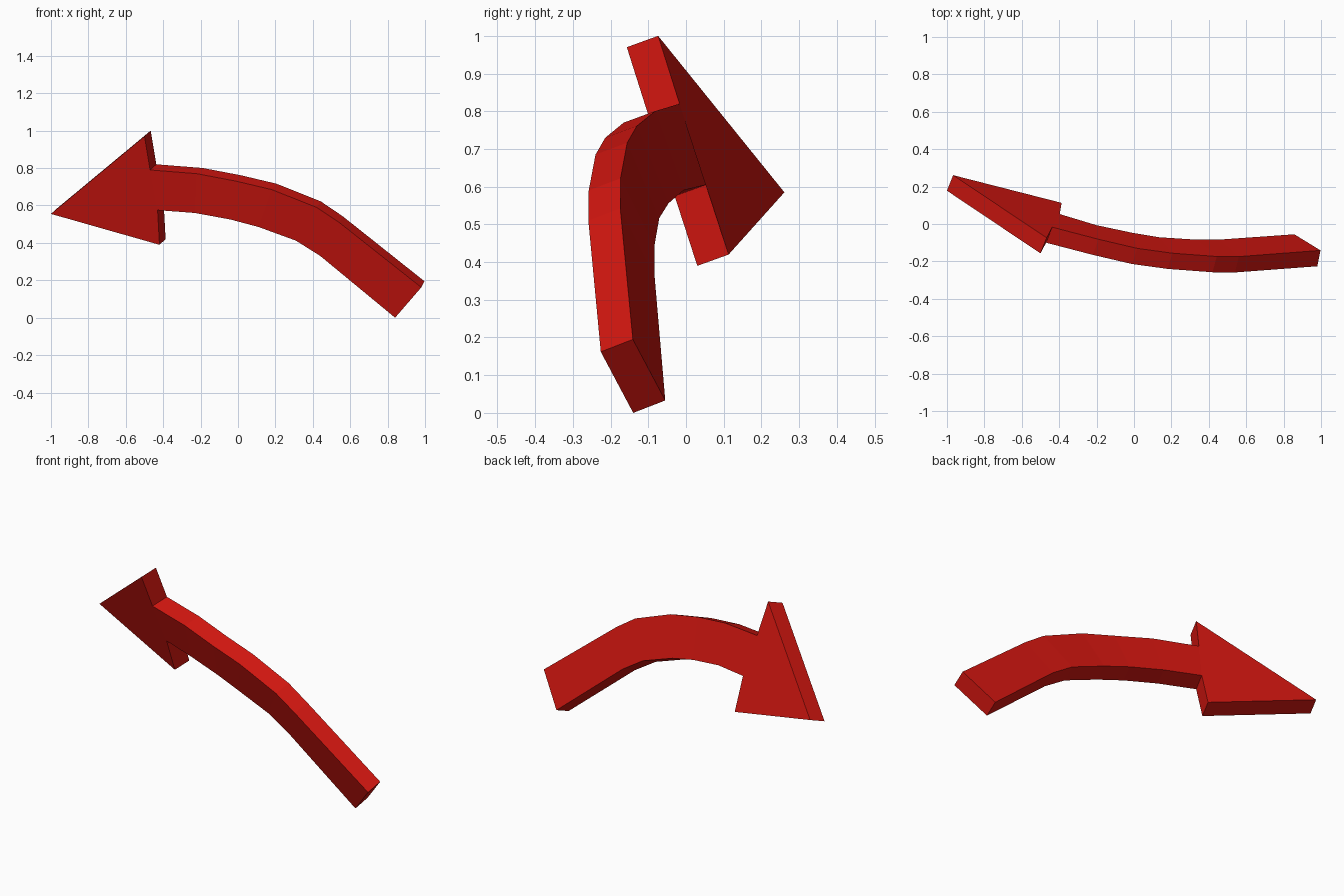
import bpy, bmesh
from mathutils import Vector

if "Cube" in bpy.data.objects:
    bpy.data.objects.remove(bpy.data.objects["Cube"])

# shaft stations, tail to head: upper and lower edge of the front face
upper = [(.98, -.226, .162), (.54, -.259, .51), (.42, -.258, .59), (.18, -.24, .685),
         (-.01, -.214, .73), (-.22, -.165, .77), (-.47, -.10, .79)]
lower = [(.84, -.14, 0), (.44, -.168, .33), (.31, -.168, .412), (.11, -.155, .485),
         (-.04, -.13, .525), (-.23, -.09, .56), (-.43, -.03, .575)]
# head corners: top barb, tip, bottom barb
head = [(-.50, -.157, .97), (-1, .178, .555), (-.42, .03, .39)]

# thickness direction turns slightly from tail to head
tail_depth = Vector((.017, .085, .033))
head_depth = Vector((.033, .083, .03))

bm = bmesh.new()


def pair(p, t):
    """Front vertex and its back twin."""
    p = Vector(p)
    return bm.verts.new(p), bm.verts.new(p + tail_depth.lerp(head_depth, t))


n = len(upper)
up = [pair(p, i / (n - 1)) for i, p in enumerate(upper)]
lo = [pair(p, i / (n - 1)) for i, p in enumerate(lower)]
hd = [pair(p, 1) for p in head]

# front and back faces
for s in (0, 1):
    for i in range(n - 1):
        bm.faces.new([up[i][s], up[i + 1][s], lo[i + 1][s], lo[i][s]])
    bm.faces.new([up[-1][s]] + [h[s] for h in hd] + [lo[-1][s]])

# side walls around the whole outline
outline = up + hd + lo[::-1]
for a, b in zip(outline, outline[1:] + outline[:1]):
    bm.faces.new([a[0], b[0], b[1], a[1]])
bmesh.ops.recalc_face_normals(bm, faces=bm.faces[:])

mesh = bpy.data.meshes.new("curved_arrow")
bm.to_mesh(mesh)
bm.free()
arrow = bpy.data.objects.new("curved_arrow", mesh)
bpy.context.collection.objects.link(arrow)

red = bpy.data.materials.new("red")
red.diffuse_color = (.64, .008, .005, 1)
red.use_nodes = True
red.node_tree.nodes["Principled BSDF"].inputs["Base Color"].default_value = red.diffuse_color
mesh.materials.append(red)
